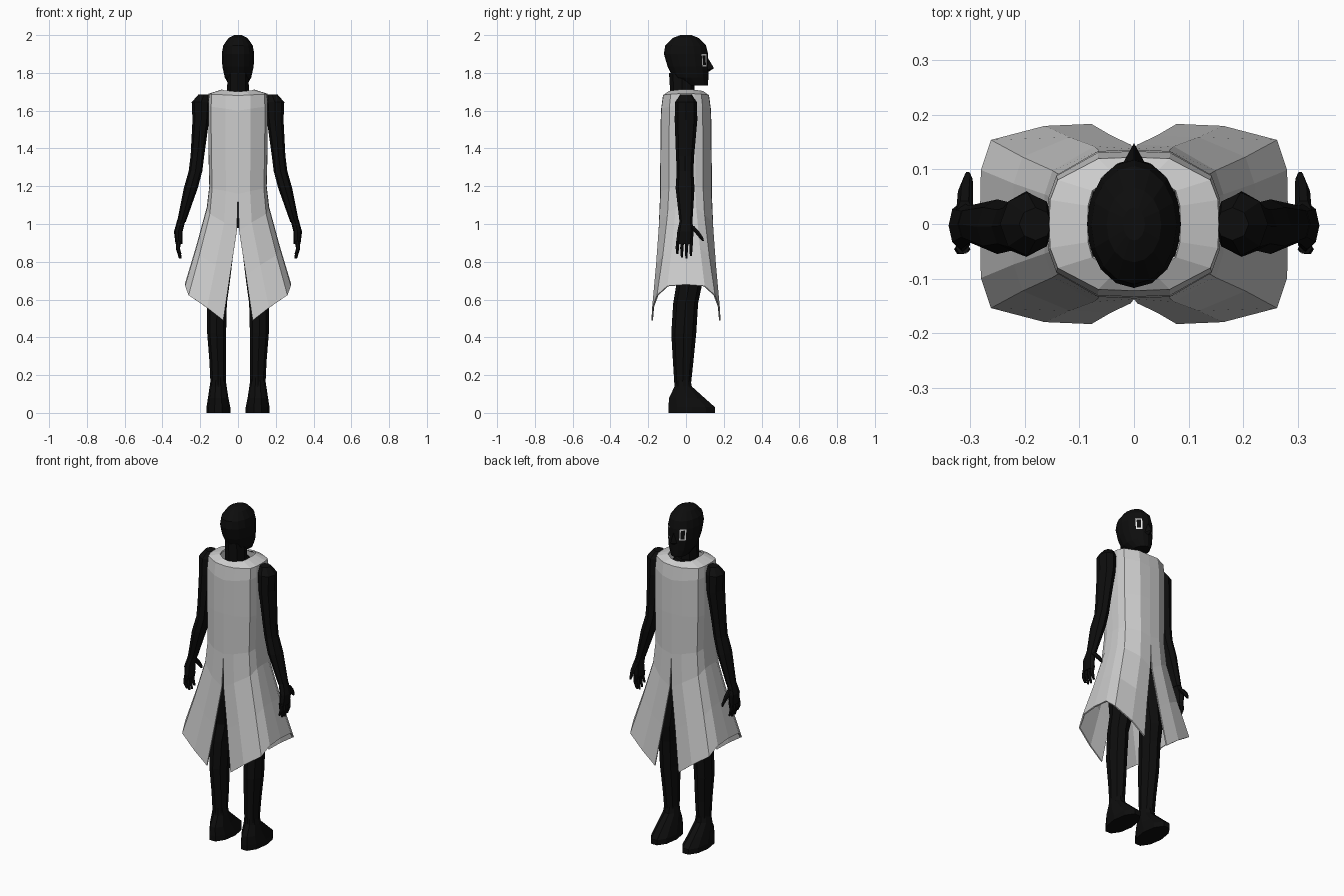
import bpy, bmesh
from math import sin, cos, pi, radians

if "Cube" in bpy.data.objects:
    bpy.data.objects.remove(bpy.data.objects["Cube"])


def material(name, rgb):
    m = bpy.data.materials.new(name)
    m.use_nodes = True
    m.diffuse_color = (*rgb, 1)
    m.node_tree.nodes["Principled BSDF"].inputs["Base Color"].default_value = (*rgb, 1)
    return m


BLACK = material("matte black", (0.004, 0.004, 0.004))
CLOTH = material("pale cloth", (0.6, 0.6, 0.6))
WHITE = material("eye white", (0.8, 0.8, 0.8))


def finish(bm, name, mats, mirror=(False, False), thickness=0):
    bmesh.ops.recalc_face_normals(bm, faces=bm.faces)
    mesh = bpy.data.meshes.new(name)
    bm.to_mesh(mesh)
    bm.free()
    for m in mats:
        mesh.materials.append(m)
    ob = bpy.data.objects.new(name, mesh)
    bpy.context.collection.objects.link(ob)
    if any(mirror):
        mod = ob.modifiers.new("mirror", "MIRROR")
        mod.use_axis = (*mirror, False)
        mod.merge_threshold = 0.001
    if thickness:
        mod = ob.modifiers.new("cloth thickness", "SOLIDIFY")
        mod.thickness = thickness
    return ob


def loft(rings, sides):
    """Closed tube through level elliptical rings (x, y, z, rx, ry)."""
    bm = bmesh.new()
    loops = []
    for x, y, z, rx, ry in rings:
        angles = [2 * pi * i / sides for i in range(sides)]
        loops.append([bm.verts.new((x + rx * cos(a), y + ry * sin(a), z)) for a in angles])
    for low, high in zip(loops, loops[1:]):
        for i in range(sides):
            j = (i + 1) % sides
            bm.faces.new((low[i], low[j], high[j], high[i]))
    bm.faces.new(loops[0])
    bm.faces.new(loops[-1])
    return bm


def part(name, rings, sides=8, pair=True):
    return finish(loft(rings, sides), name, [BLACK], (pair, False))


# Head with pale eye patches, each holding a dark eye
bm = loft([(0, y, z, rx, ry) for y, z, rx, ry in (
    (.055, 1.733, .045, .060), (.025, 1.775, .070, .094), (.010, 1.835, .083, .108),
    (0, 1.9, .086, .117), (-.002, 1.945, .078, .108), (-.002, 1.985, .05, .068),
    (0, 2, .02, .03))], 16)
bm.normal_update()
patches = [f for f in bm.faces
           if 1.84 < f.calc_center_median().z < 1.9
           and .08 < f.calc_center_median().y < .11
           and .03 < abs(f.calc_center_median().x) < .06]
for f in patches:
    rim = bmesh.ops.inset_individual(bm, faces=[f], thickness=.010)["faces"]
    for r in rim:
        r.material_index = 1
finish(bm, "head", [BLACK, WHITE])

# Nose, a wedge running down to a sharp tip
bm = bmesh.new()
tip = bm.verts.new((0, .148, 1.825))
base = [bm.verts.new(p) for p in ((0, .11, 1.89), (.022, .108, 1.815),
                                  (0, .11, 1.8), (-.022, .108, 1.815))]
for i in range(4):
    bm.faces.new((tip, base[i], base[(i + 1) % 4]))
bm.faces.new(base)
finish(bm, "nose", [BLACK])

# Neck and torso under the coat
part("neck", [(0, -.02, 1.64, .06, .06), (0, -.02, 1.8, .055, .07)], pair=False)
part("torso", [(0, 0, .98, .12, .1), (0, 0, 1.2, .12, .1),
               (0, 0, 1.6, .13, .1), (0, 0, 1.69, .06, .06)], pair=False)

# Arms, legs and feet
part("arm", [(.18, 0, 1.685, .03, .03), (.195, 0, 1.645, .05, .058),
             (.197, 0, 1.55, .044, .06), (.215, -.005, 1.36, .036, .048),
             (.225, -.005, 1.28, .036, .044), (.25, -.005, 1.19, .037, .05),
             (.3, 0, 1.01, .023, .034)])
part("leg", [(.082, 0, 1, .066, .09), (.09, 0, .85, .066, .085),
             (.105, .017, .68, .06, .068), (.112, -.002, .58, .053, .066),
             (.113, -.012, .42, .05, .066), (.107, -.015, .27, .044, .054),
             (.105, -.018, .14, .04, .043)])
part("foot", [(.105, -.018, .19, .038, .042), (.105, -.015, .14, .045, .048),
              (.105, .004, .08, .054, .098), (.104, .03, .03, .063, .13),
              (.104, .03, 0, .063, .13)], 10)

# Hands: palm, four fingers and a thumb
part("palm", [(.3, 0, 1.02, .022, .033), (.316, -.003, .96, .023, .043),
              (.313, -.008, .895, .018, .044)])
for i, reach in enumerate((.84, .822, .818, .83)):
    y = -.044 + i * .024
    part("finger", [(.313, y, .91, .013, .011), (.318, y - .002, .87, .011, .010),
                    (.306, y - .002, reach, .007, .006)], 6)
part("thumb", [(.31, .025, .99, .015, .02), (.308, .06, .955, .014, .016),
               (.304, .082, .925, .009, .012), (.304, .09, .91, .005, .006)], 6)

# Sleeveless coat: one quarter, from the centre seam round to the side
# Each row: half width, half depth, side height, centre height, slit half gap
ROWS = [(.085, .092, 1.712, 1.7, 0), (.155, .122, 1.69, 1.68, 0),
        (.158, .133, 1.63, 1.6, 0), (.157, .136, 1.4, 1.4, 0),
        (.152, .137, 1.2, 1.16, 0), (.165, .145, 1.09, .965, .006),
        (.222, .162, .88, .73, .042), (.282, .183, .68, .49, .078)]
COLUMNS = [(0, 1, 0), (.42, .98, .35), (.9, .66, .7), (.99, .36, .96), (1, 0, 1)]
bm = bmesh.new()
grid = []
for w, d, side_z, seam_z, gap in ROWS:
    flare = gap / .078
    row = []
    for across, depth, rise in COLUMNS:
        if 0 < depth < .9:
            depth += .18 * flare
        row.append(bm.verts.new((gap + (w - gap) * across, d * depth,
                                 seam_z + (side_z - seam_z) * rise)))
    grid.append(row)
for upper, lower in zip(grid, grid[1:]):
    for i in range(len(COLUMNS) - 1):
        bm.faces.new((upper[i], lower[i], lower[i + 1], upper[i + 1]))
finish(bm, "coat", [CLOTH], (True, True), .008)
